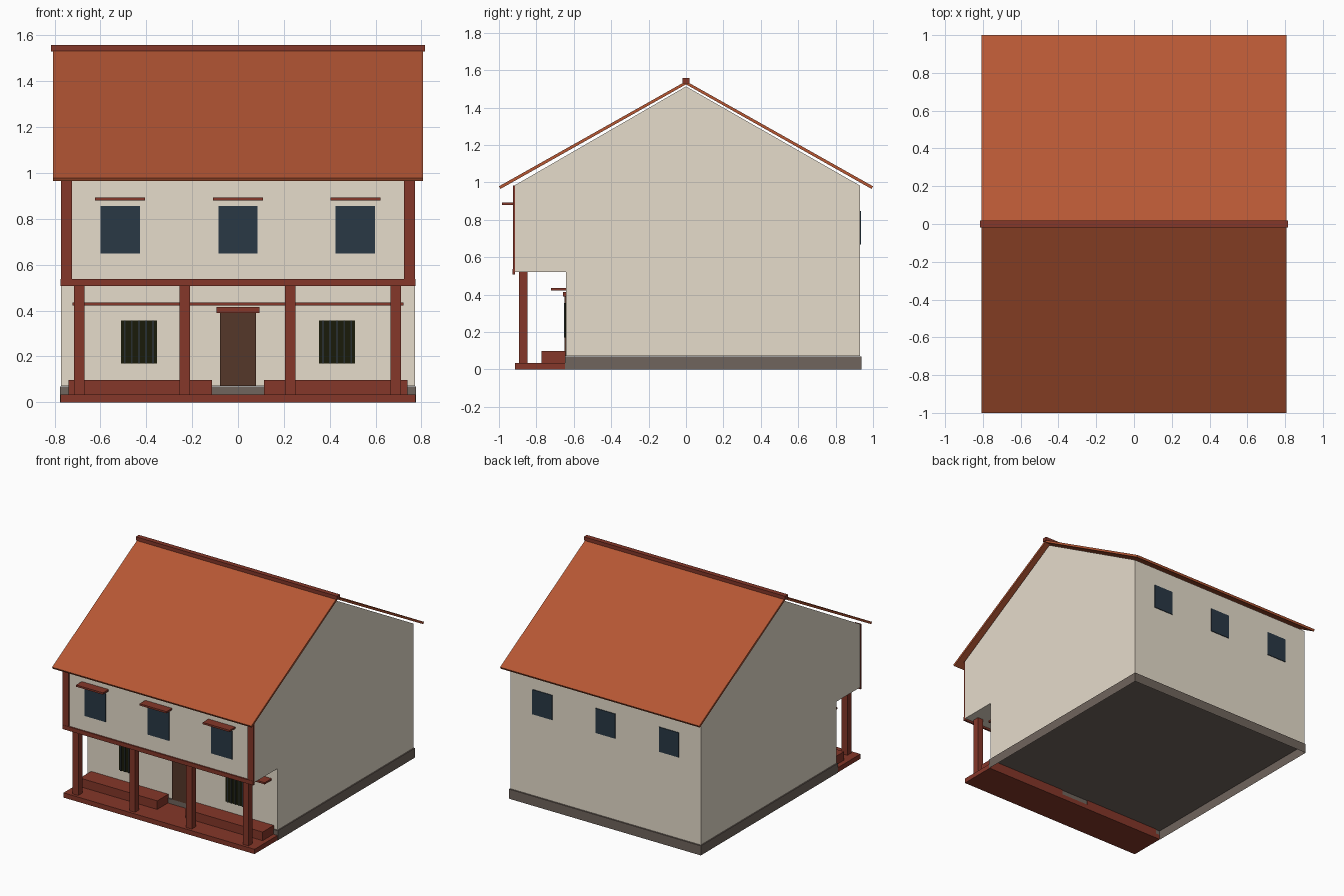
import bpy, bmesh

cube = bpy.data.objects.get("Cube")
if cube:
    bpy.data.objects.remove(cube, do_unlink=True)


def material(name, *srgb):
    linear = [(c / 255 / 12.92) if c < 11 else ((c / 255 + 0.055) / 1.055) ** 2.4 for c in srgb]
    mat = bpy.data.materials.new(name)
    mat.use_nodes = True
    mat.diffuse_color = (*linear, 1)
    mat.node_tree.nodes["Principled BSDF"].inputs["Base Color"].default_value = (*linear, 1)
    return mat


PLASTER = material("plaster", 230, 220, 203)
TIMBER = material("red_timber", 133, 55, 41)
TILE = material("roof_tile", 182, 87, 52)
STONE = material("plinth_stone", 112, 101, 93)
GLASS = material("dark_glass", 41, 56, 69)
DOOR = material("door_wood", 85, 55, 41)
SHADE = material("dark_opening", 25, 27, 9)
IRON = material("iron_bar", 40, 46, 48)


def finish(name, bm, mat):
    bmesh.ops.recalc_face_normals(bm, faces=bm.faces)
    mesh = bpy.data.meshes.new(name)
    bm.to_mesh(mesh)
    bm.free()
    mesh.materials.append(mat)
    obj = bpy.data.objects.new(name, mesh)
    bpy.context.collection.objects.link(obj)
    return obj


def box(name, mat, xs, ys, zs, open_bottom=False):
    """Box between pairs of limits on each axis."""
    bm = bmesh.new()
    bmesh.ops.create_cube(bm, size=1)
    if open_bottom:
        bottom = [f for f in bm.faces if f.calc_center_median().z < -0.4]
        bmesh.ops.delete(bm, geom=bottom, context="FACES_ONLY")
    for v in bm.verts:
        v.co = [lim[0] if c < 0 else lim[1] for c, lim in zip(v.co, (xs, ys, zs))]
    return finish(name, bm, mat)


def extrude_x(name, mat, profile, half):
    """Profile of (y, z) points swept along x."""
    bm = bmesh.new()
    face = bm.faces.new([bm.verts.new((-half, y, z)) for y, z in profile])
    moved = bmesh.ops.extrude_face_region(bm, geom=[face])["geom"]
    verts = [g for g in moved if isinstance(g, bmesh.types.BMVert)]
    bmesh.ops.translate(bm, verts=verts, vec=(2 * half, 0, 0))
    return finish(name, bm, mat)


def span(centre, half):
    return (centre - half, centre + half)


FRONT, BACK, GROUND = -0.918, 0.93, -0.642   # wall planes

# House body with the upper floor overhanging the porch
extrude_x("house_walls", PLASTER,
          [(GROUND, 0.072), (BACK, 0.072), (BACK, 0.983), (0, 1.513),
           (FRONT, 0.983), (FRONT, 0.522), (GROUND, 0.522)], 0.771)

# Hollow plinth under the house
box("plinth", STONE, span(0, 0.777), (-0.648, 0.938), (0, 0.07), open_bottom=True)

# Roof
extrude_x("roof", TILE,
          [(-0.992, 0.965), (-1, 0.979), (0, 1.541), (1, 0.979), (0.992, 0.965), (0, 1.524)], 0.807)
box("ridge_beam", TIMBER, span(0, 0.816), span(0, 0.018), (1.53, 1.557))

# Porch
box("porch_floor", TIMBER, span(0, 0.774), (-0.914, -0.643), (0, 0.035))
for i in range(4):
    box(f"porch_post_{i + 1}", TIMBER, span(-0.692 + 0.46 * i, 0.023), span(-0.87, 0.023), (0.03, 0.525))
box("porch_canopy", TIMBER, span(0, 0.722), (-0.722, -0.64), (0.423, 0.436))

# Frame of the upper front wall
box("floor_beam", TIMBER, span(0, 0.773), (-0.928, -0.914), (0.508, 0.538))

for side, s in (("right", -1), ("left", 1)):
    box(f"{side}_bench", TIMBER, span(s * 0.427, 0.313), (-0.772, -0.643), (0.03, 0.098))
    box(f"{side}_corner_timber", TIMBER, span(s * 0.748, 0.0245), (-0.926, -0.914), (0.53, 0.983))
    # Barred ground floor window
    centre = s * 0.432
    box(f"{side}_barred_window", SHADE, span(centre, 0.079), (-0.647, -0.64), (0.17, 0.356))
    for i in range(5):
        x = centre + (i - 2) * 0.031
        box(f"{side}_window_bar_{i + 1}", IRON, span(x, 0.004), (-0.652, -0.646), (0.17, 0.356))

# Door
box("door", DOOR, span(0, 0.078), (-0.65, -0.64), (0.071, 0.395))
box("door_lintel", TIMBER, span(0, 0.094), (-0.657, -0.64), (0.39, 0.415))

# Upper windows on both sides, hoods on the front
for side, x in (("right", -0.514), ("middle", 0), ("left", 0.512)):
    box(f"front_{side}_window", GLASS, span(x, 0.086), (-0.922, -0.915), (0.648, 0.857))
    box(f"front_{side}_hood", TIMBER, span(x, 0.109), (-0.984, -0.915), (0.879, 0.892))
    box(f"back_{side}_window", GLASS, span(x, 0.08), (0.927, 0.935), (0.667, 0.848))
